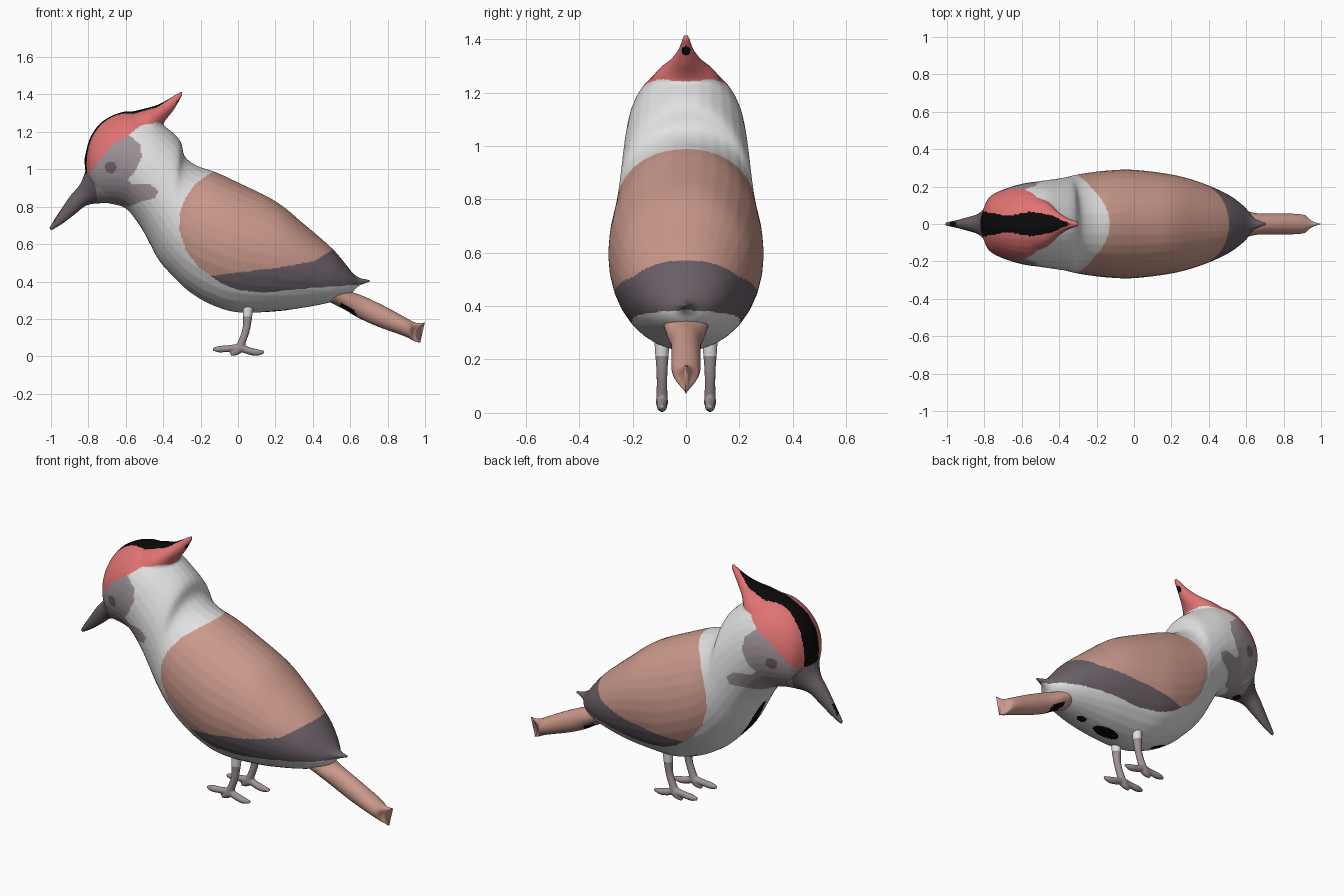
import bpy, bmesh, math
from mathutils import Vector

if "Cube" in bpy.data.objects:
    bpy.data.objects.remove(bpy.data.objects["Cube"])

COLOURS = {
    "white plumage": (0.76, 0.76, 0.76),
    "brown wing": (0.60, 0.32, 0.26),
    "dark feather": (0.145, 0.115, 0.135),
    "red crown": (0.75, 0.17, 0.17),
    "grey face": (0.34, 0.29, 0.32),
    "black stripe": (0.003, 0.003, 0.003),
    "leg grey": (0.35, 0.29, 0.31),
}
MATS = []
for name, rgb in COLOURS.items():
    m = bpy.data.materials.new(name)
    m.diffuse_color = (*rgb, 1)
    m.use_nodes = True
    m.node_tree.nodes["Principled BSDF"].inputs["Base Color"].default_value = m.diffuse_color
    MATS.append(m)
WHITE, BROWN, DARK, RED, FACE, BLACK, LEG = range(7)


def spline(rows, steps):
    """Catmull-Rom through rows of numbers."""
    out = []
    for i in range(len(rows) - 1):
        a, b, c, d = (rows[min(max(i + k, 0), len(rows) - 1)] for k in (-1, 0, 1, 2))
        for s in range(steps):
            t = s / steps
            out.append([0.5 * (2 * q + (r - p) * t + (2 * p - 5 * q + 4 * r - u) * t * t
                               + (3 * q - p - 3 * r + u) * t ** 3)
                        for p, q, r, u in zip(a, b, c, d)])
    out.append(list(rows[-1]))
    return out


def loft(bm, stations, y=0.0, steps=6, sides=32):
    """Oval rings between upper (x,z) and lower (x,z) points with a half-width."""
    rings = []
    for xt, zt, xb, zb, w in spline(stations, steps):
        ring = []
        for k in range(sides):
            a = 2 * math.pi * k / sides
            h = (1 + math.cos(a)) / 2
            ring.append(bm.verts.new((xb + (xt - xb) * h, y + max(w, 0.002) * math.sin(a),
                                      zb + (zt - zb) * h)))
        rings.append(ring)
    for r0, r1 in zip(rings, rings[1:]):
        for k in range(sides):
            j = (k + 1) % sides
            bm.faces.new((r0[k], r0[j], r1[j], r1[k]))
    bm.faces.new(rings[0])
    bm.faces.new(rings[-1])


def tube(bm, pts, y, flat=1.0):
    """Round limb through (x, z, radius) points."""
    st = []
    for i, (x, z, r) in enumerate(pts):
        p, q = pts[max(i - 1, 0)], pts[min(i + 1, len(pts) - 1)]
        n = Vector((-(q[1] - p[1]), q[0] - p[0])).normalized() * r
        st.append((x + n.x, z + n.y, x - n.x, z - n.y, r * flat))
    loft(bm, st, y, steps=4, sides=14)


def finish(name, bm, voxel, smooth):
    """Fuse overlapping lofts into one smooth skin."""
    bmesh.ops.recalc_face_normals(bm, faces=bm.faces)
    me = bpy.data.meshes.new(name)
    bm.to_mesh(me)
    bm.free()
    ob = bpy.data.objects.new(name, me)
    bpy.context.collection.objects.link(ob)
    if voxel:
        r = ob.modifiers.new("fuse", 'REMESH')
        r.mode, r.voxel_size = 'VOXEL', voxel
        s = ob.modifiers.new("soften", 'SMOOTH')
        s.factor, s.iterations = 0.5, smooth
        deps = bpy.context.evaluated_depsgraph_get()
        new = bpy.data.meshes.new_from_object(ob.evaluated_get(deps))
        ob.modifiers.clear()
        ob.data = new
    ob.data.materials.clear()
    for m in MATS:
        ob.data.materials.append(m)
    ob.data.polygons.foreach_set("use_smooth", [True] * len(ob.data.polygons))
    return ob


def inside(poly, x, z):
    hit = False
    for (x0, z0), (x1, z1) in zip(poly, poly[1:] + poly[:1]):
        if (z0 > z) != (z1 > z) and x < x0 + (z - z0) * (x1 - x0) / (z1 - z0):
            hit = not hit
    return hit


# Body and head, with crest and beak fused on
bm = bmesh.new()
loft(bm, [(-.822, 1.05, -.81, .94, .04), (-.79, 1.17, -.77, .85, .135), (-.72, 1.26, -.70, .82, .18),
          (-.60, 1.31, -.60, .79, .215), (-.48, 1.29, -.52, .69, .23), (-.39, 1.23, -.47, .60, .24),
          (-.31, 1.155, -.42, .51, .25), (-.285, 1.07, -.35, .43, .262), (-.22, 1.02, -.26, .345, .275),
          (-.12, .985, -.14, .275, .287), (0, .93, 0, .235, .29), (.2, .83, .2, .24, .265),
          (.35, .71, .35, .26, .225), (.50, .58, .48, .285, .165), (.57, .50, .56, .31, .115),
          (.61, .45, .605, .335, .075), (.65, .42, .645, .375, .03), (.71, .41, .71, .40, .006)])
loft(bm, [(-.60, 1.30, -.50, 1.05, .16), (-.50, 1.325, -.44, 1.15, .125), (-.43, 1.345, -.395, 1.25, .07),
          (-.365, 1.38, -.345, 1.315, .032), (-.30, 1.42, -.295, 1.40, .012)])
loft(bm, [(-.82, .98, -.68, .82, .12), (-.845, .92, -.80, .81, .06), (-.90, .855, -.87, .76, .038),
          (-.955, .775, -.935, .71, .022), (-1.01, .69, -1.0, .67, .01)])
body = finish("body", bm, 0.007, 8)

CAP = [(-.84, .955), (-.80, .973), (-.74, 1.05), (-.67, 1.13), (-.59, 1.18), (-.52, 1.235), (-.43, 1.25),
       (-.39, 1.24), (-.2, 1.5), (-.9, 1.5)]
BEAK = [(-1.1, .6), (-1.1, .98), (-.80, .975), (-.765, .92), (-.745, .80), (-.80, .6)]
CHEEK = [(-.9, 1.25), (-.59, 1.19), (-.525, 1.135), (-.515, 1.065), (-.55, .99), (-.59, .945), (-.57, .92),
         (-.47, .92), (-.425, .885), (-.445, .845), (-.525, .825), (-.58, .80), (-.64, .815), (-.76, .78)]
WING = [(-.11, 1.0), (-.17, .965), (-.23, .92), (-.28, .85), (-.31, .77), (-.315, .68), (-.28, .57),
        (-.21, .475), (-.145, .43), (.22, .475), (.41, .51), (.52, .58), (.5, 1.1)]
EDGE = [(-.145, .43), (.22, .475), (.41, .51), (.52, .58), (.8, .6), (.8, .40), (.6, .38), (.385, .365),
        (.14, .34), (0, .355), (-.09, .39)]
REGIONS = [(BEAK, DARK), (CAP, RED), (CHEEK, FACE), (WING, BROWN), (EDGE, DARK)]
# Dark seam patches under the bird: (x start, x end, half-width)
PATCHES = [(-.76, -.72, .03), (-.51, -.36, .04), (-.22, -.12, .025), (.12, .29, .045), (.35, .41, .025)]

for f in body.data.polygons:
    x, y, z = f.center
    n = f.normal
    col = next((c for poly, c in REGIONS if inside(poly, x, z)), WHITE)
    if col == FACE and math.hypot(x + .68, z - 1.01) < .031:
        col = DARK                                           # eye
    if col == RED:                                           # crown stripe
        w = min(.055 + .009 * math.cos((x + .8) * 25), (-.34 - x) * .45)
        if abs(y) < w and not (x > -.45 and n.z < 0):
            col = BLACK
        if x > -.36 and n.x > 0 and math.hypot(y, z - 1.357) < .017:
            col = BLACK
    if n.z < 0 and z < .85:
        for a, b, w in PATCHES:
            u = (2 * x - a - b) / (b - a)
            if abs(u) < 1 and abs(y) < w * math.sqrt(1 - u * u):
                col = BLACK
    if -.985 < x < -.95 and n.z > .3 and abs(y) < .012:
        col = BLACK
    f.material_index = col

# Tail with a notched end
bm = bmesh.new()
loft(bm, [(.57, .375, .49, .29, .085), (.61, .345, .57, .25, .072), (.68, .318, .645, .205, .057),
          (.79, .265, .75, .158, .055), (.90, .205, .87, .115, .053), (.95, .18, .93, .09, .035),
          (1.0, .18, .975, .072, .006)])
for v in bm.verts:
    if v.co.x > .92:
        v.co.x -= .035 * min(1, (v.co.x - .92) / .05) * max(0, 1 - ((v.co.z - .126) / .054) ** 2)
tail = finish("tail", bm, 0, 0)
for f in tail.data.polygons:
    low = f.normal.z < -.6 and .55 < f.center.x < .63
    f.material_index = BLACK if low else BROWN

# Legs with fore, middle and hind toes
for side, name in ((-1, "right_leg"), (1, "left_leg")):
    y = side * .09
    bm = bmesh.new()
    tube(bm, [(.055, .30, .03), (.053, .25, .028), (.045, .15, .021), (.02, .075, .021), (.0, .035, .024)], y)
    tube(bm, [(.02, .05, .02), (-.05, .042, .018), (-.10, .038, .018), (-.135, .038, .008)], y)
    tube(bm, [(.0, .055, .02), (.05, .032, .02), (.10, .021, .018), (.14, .022, .008)], y)
    tube(bm, [(.02, .05, .022), (-.01, .025, .02), (-.04, .010, .009)], y)
    leg = finish(name, bm, 0.006, 3)
    for f in leg.data.polygons:
        f.material_index = WHITE if f.center.z > .215 else LEG
